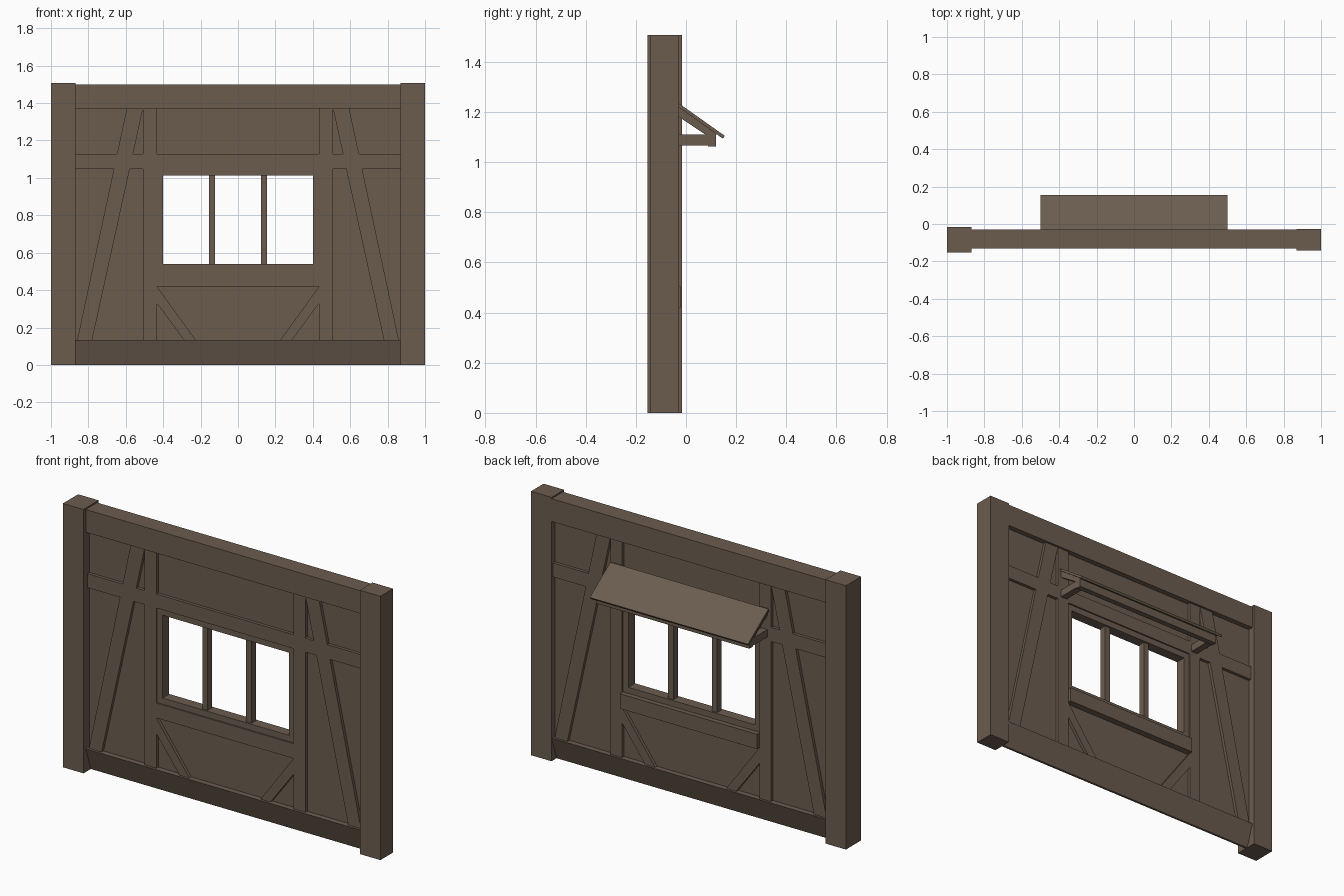
import bpy, bmesh

if "Cube" in bpy.data.objects:
    bpy.data.objects.remove(bpy.data.objects["Cube"])

wood = bpy.data.materials.new("weathered_brown_wood")
wood.diffuse_color = (0.148, 0.108, 0.078, 1)
wood.use_nodes = True
wood.node_tree.nodes["Principled BSDF"].inputs["Base Color"].default_value = wood.diffuse_color


def prism(name, pts, a0, a1, axis="y"):
    """Extrude a profile: (x, z) points along y, or (y, z) points along x."""
    def place(p, a):
        return (p[0], a, p[1]) if axis == "y" else (a, p[0], p[1])
    bm = bmesh.new()
    lo = [bm.verts.new(place(p, a0)) for p in pts]
    hi = [bm.verts.new(place(p, a1)) for p in pts]
    n = len(pts)
    bm.faces.new(lo)
    bm.faces.new(hi)
    for i in range(n):
        j = (i + 1) % n
        bm.faces.new((lo[i], lo[j], hi[j], hi[i]))
    bmesh.ops.recalc_face_normals(bm, faces=bm.faces[:])
    me = bpy.data.meshes.new(name)
    bm.to_mesh(me)
    bm.free()
    me.materials.append(wood)
    ob = bpy.data.objects.new(name, me)
    bpy.context.collection.objects.link(ob)
    return ob


def box(name, x0, x1, y0, y1, z0, z1):
    return prism(name, [(x0, z0), (x1, z0), (x1, z1), (x0, z1)], y0, y1)


TIMBER = (-0.118, -0.042)   # timber front and back
PANEL = (-0.100, -0.060)    # recessed infill front and back
FRAME = (-0.110, -0.050)

# Main frame: corner posts, top beam, tapered ground beam
box("left_corner_post", -1, -0.87, -0.153, -0.016, 0, 1.508)
box("right_corner_post", 0.87, 1, -0.142, -0.028, 0, 1.508)
box("top_beam", -0.87, 0.87, -0.132, -0.029, 1.37, 1.5)
prism("ground_beam", [(-0.132, 0.132), (-0.029, 0.132), (-0.074, 0), (-0.087, 0)],
      -0.87, 0.87, "x")

# Studs, long braces, side rails, small braces and side panels on both sides
SIDE_B, SIDE_T = 0.132, 1.37
RAIL_B, RAIL_T = 1.048, 1.128


def brace_x(z, inner):
    t = (z - SIDE_B) / (SIDE_T - SIDE_B)
    b, e = (0.78, 0.508) if inner else (0.86, 0.595)
    return b + (e - b) * t


for s, side in ((-1, "left"), (1, "right")):
    def timber(name, pts, y=TIMBER):
        prism(side + name, [(s * x, z) for x, z in pts], *y)

    timber("_stud", [(0.434, SIDE_B), (0.508, SIDE_B), (0.508, SIDE_T), (0.434, SIDE_T)])
    timber("_long_brace", [(brace_x(SIDE_B, True), SIDE_B), (brace_x(SIDE_B, False), SIDE_B),
                           (brace_x(SIDE_T, False), SIDE_T), (brace_x(SIDE_T, True), SIDE_T)])
    timber("_outer_rail", [(0.87, RAIL_B), (0.87, RAIL_T),
                           (brace_x(RAIL_T, False), RAIL_T), (brace_x(RAIL_B, False), RAIL_B)])
    timber("_inner_rail", [(0.508, RAIL_B), (0.508, RAIL_T),
                           (brace_x(RAIL_T, True), RAIL_T), (brace_x(RAIL_B, True), RAIL_B)])
    timber("_small_brace", [(0.434, 0.42), (0.434, 0.33), (0.288, SIDE_B), (0.225, SIDE_B)])
    timber("_side_panel", [(0.508, SIDE_B), (0.87, SIDE_B), (0.87, SIDE_T), (0.508, SIDE_T)], PANEL)
    # Window frame side
    timber("_window_jamb", [(0.4, 0.505), (0.434, 0.505), (0.434, 1.048), (0.4, 1.048)], FRAME)
    # Window mullion
    timber("_mullion", [(0.122, 0.54), (0.155, 0.54), (0.155, 1.013), (0.122, 1.013)], PANEL)
    # Awning bracket: horizontal arm and sloping rafter
    x0, x1 = sorted((s * 0.445, s * 0.485))
    box(side + "_awning_arm", x0, x1, -0.045, 0.088, 1.067, 1.11)
    prism(side + "_awning_rafter", [(-0.042, 1.232), (-0.042, 1.19), (0.078, 1.11), (0.125, 1.11)],
          x0, x1, "x")

# Centre bay: panels above and below the window, rails and frame
box("upper_panel", -0.434, 0.434, *PANEL, RAIL_T, SIDE_T)
box("lower_panel", -0.434, 0.434, *PANEL, SIDE_B, 0.42)
box("window_head_rail", -0.434, 0.434, *TIMBER, RAIL_B, RAIL_T)
box("window_sill_rail", -0.434, 0.434, -0.118, -0.022, 0.42, 0.505)
box("window_frame_top", -0.4, 0.4, *FRAME, 1.013, 1.048)
box("window_frame_bottom", -0.4, 0.4, *FRAME, 0.505, 0.54)

# Awning over the window at the back
box("awning_front_bar", -0.485, 0.485, 0.088, 0.12, 1.062, 1.11)
prism("awning_board", [(-0.03, 1.236), (0.155, 1.105), (0.147, 1.094), (-0.03, 1.22)],
      -0.5, 0.5, "x")
